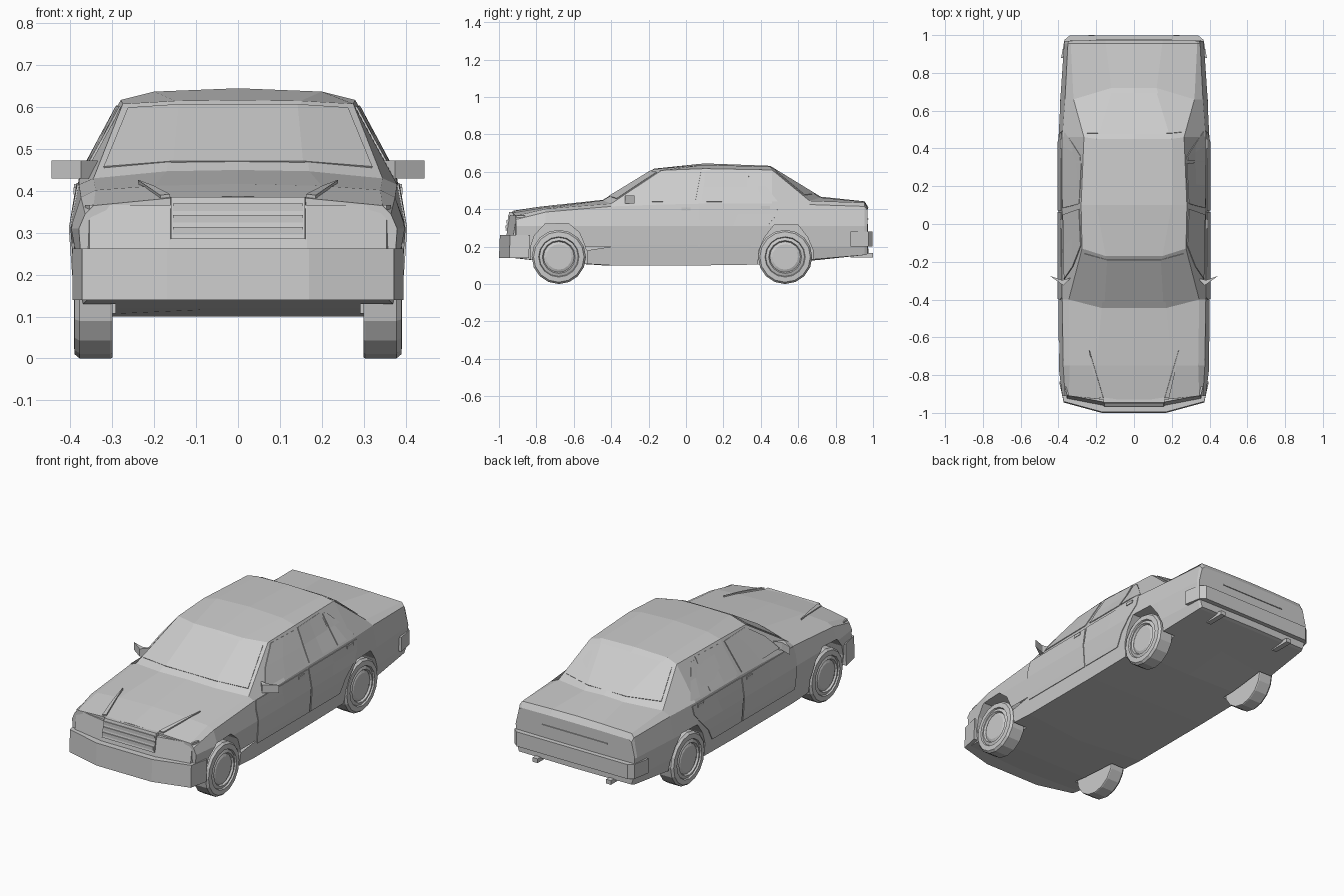
import bpy, bmesh, math
from mathutils import Vector
from mathutils.bvhtree import BVHTree

if "Cube" in bpy.data.objects:
    bpy.data.objects.remove(bpy.data.objects["Cube"])


def finish(bm, name, mirror=False):
    bmesh.ops.recalc_face_normals(bm, faces=bm.faces)
    me = bpy.data.meshes.new(name)
    bm.to_mesh(me)
    bm.free()
    ob = bpy.data.objects.new(name, me)
    bpy.context.collection.objects.link(ob)
    if mirror:
        ob.modifiers.new("Mirror", 'MIRROR').use_mirror_merge = False
    return ob


def loft(bm, rings, closed=True, caps=True):
    vs = [[bm.verts.new(p) for p in r] for r in rings]
    n = len(vs[0])
    for a, b in zip(vs, vs[1:]):
        for i in range(n if closed else n - 1):
            j = (i + 1) % n
            bm.faces.new((a[i], a[j], b[j], b[i]))
    if caps:
        bm.faces.new(vs[0])
        bm.faces.new(vs[-1])


def plan_prism(name, plan, z0, z1, lean=0.0, whole=False):
    # plan outline in (x, y); whole joins it with its own mirror image
    if whole:
        plan = plan + [(-x, y) for x, y in reversed(plan)]
    bm = bmesh.new()
    loft(bm, [[(x, y, z0) for x, y in plan], [(x, y + lean, z1) for x, y in plan]])
    return finish(bm, name, not whole)


def box(name, lo, hi, mirror=True):
    bm = bmesh.new()
    loft(bm, [[(lo[0], lo[1], z), (hi[0], lo[1], z), (hi[0], hi[1], z), (lo[0], hi[1], z)]
              for z in (lo[2], hi[2])])
    return finish(bm, name, mirror)


# Body shell: y, bottom z, half width, belt x z, roof edge x dy z, mid x z, centre z
stations = [
    (-.93, .14, .38, .365, .345, .345, .02, .365, .16, .383, .387),
    (-.75, .12, .40, .375, .385, .34, 0, .402, .20, .412, .417),
    (-.445, .10, .40, .38, .415, .345, .045, .43, .17, .447, .45),
    (-.17, .10, .40, .38, .425, .275, .04, .608, .15, .615, .617),
    (.10, .10, .40, .38, .43, .28, 0, .617, .20, .637, .645),
    (.45, .105, .40, .38, .43, .265, .01, .61, .20, .627, .632),
    (.72, .13, .39, .365, .425, .32, -.06, .445, .12, .462, .467),
    (.955, .155, .37, .35, .415, .335, 0, .435, .15, .44, .442),
    (.975, .16, .365, .345, .395, .33, -.005, .405, .15, .41, .41),
]
rings = []
for y, b, w, bx, bz, ax, dy, az, mx, mz, cz in stations:
    half = [(w - .02, y + dy, b), (w - .008, y + dy, .20), (w, y + dy, .31),
            (bx, y + dy, bz), (ax, y + dy, az), (mx, y, mz)]
    rings.append([(0, y, b)] + half + [(0, y, cz)]
                 + [(-p[0], p[1], p[2]) for p in reversed(half)])
bm = bmesh.new()
loft(bm, rings)
bm.normal_update()
tree = BVHTree.FromBMesh(bm)
body = finish(bm, "body_shell")


def hit(axis, a, b, sign=1):
    # point on the body seen along an axis
    o = {'x': (2 * sign, a, b), 'y': (a, 2 * sign, b), 'z': (a, b, 2)}[axis]
    d = {'x': (-sign, 0, 0), 'y': (0, -sign, 0), 'z': (0, 0, -1)}[axis]
    p = tree.ray_cast(Vector(o), Vector(d))
    return p[0] + p[1] * .001 * (-1 if p[1].dot(Vector(d)) > 0 else 1)


def drape(name, rows, axis, sign=1, mirror=False, thick=.006):
    bm = bmesh.new()
    loft(bm, [[hit(axis, a, b, sign) for a, b in r] for r in rows], False, False)
    ob = finish(bm, name, mirror)
    m = ob.modifiers.new("Thickness", 'SOLIDIFY')
    m.thickness, m.offset = thick, 0
    return ob


def side_panel(name, rows, mirror=True):
    drape(name, [[(y0, z), ((y0 + y1) / 2, z), (y1, z)] for z, y0, y1 in rows], 'x', 1, mirror)


# Wheel arches
arches = {
    "front": [(-.83, .05), (-.83, .2), (-.81, .26), (-.755, .32), (-.63, .325),
              (-.57, .275), (-.53, .18), (-.53, .05)],
    "rear": [(.38, .05), (.39, .18), (.42, .25), (.47, .315), (.60, .315),
             (.65, .25), (.68, .18), (.68, .05)],
}
for end, pts in arches.items():
    for s, side in ((1, "right"), (-1, "left")):
        bm = bmesh.new()
        loft(bm, [[(s * x, y, z) for y, z in pts] for x in (.292, .5)])
        cut = finish(bm, f"{end}_{side}_arch_cutter")
        cut.hide_render = True
        cut.display_type = 'WIRE'
        m = body.modifiers.new("Arch", 'BOOLEAN')
        m.object, m.operation, m.solver = cut, 'DIFFERENCE', 'EXACT'

# Wheels turned from one profile (radius, x)
wheel_profile = [(0, .30), (.143, .30), (.145, .305), (.145, .378), (.135, .39), (.108, .392),
                 (.104, .384), (.088, .39), (.082, .38), (.068, .386), (0, .386)]
for end, yc in (("front", -.68), ("rear", .53)):
    bm = bmesh.new()
    loft(bm, [[(x, yc + r * math.sin(k * math.tau / 16), .145 - r * math.cos(k * math.tau / 16))
               for k in range(16)] for r, x in wheel_profile], True, False)
    bmesh.ops.remove_doubles(bm, verts=bm.verts, dist=.0005)
    finish(bm, end + "_wheels", True)

# Bumpers, nose and grille
plan_prism("front_bumper", [(.17, -1.0), (.372, -.945), (.395, -.84), (.33, -.84)],
           .14, .262, .005, True)
plan_prism("nose_panel", [(.165, -.962), (.355, -.925), (.365, -.88), (.165, -.88)],
           .25, .366, .02, True)
plan_prism("grille", [(.16, -.965), (.165, -.90)], .285, .385, .02, True)
for i, z in enumerate((.305, .333, .361)):
    y = -.968 + (z - .285) * .2
    box(f"grille_slat_{i + 1}", (-.155, y, z - .009), (.155, y + .02, z + .009), False)
plan_prism("rear_bumper", [(.34, .998), (.368, .975), (.386, .88), (.33, .88)],
           .20, .28, 0, True)
box("exhaust_pipe", (.21, .88, .142), (.24, 1.0, .165))
drape("boot_seam", [[(-.2, .345), (.2, .345)], [(-.2, .35), (.2, .35)]], 'y')

# Hood creases
drape("hood_crease", [[(.162, -.92), (.185, -.92)], [(.20, -.79), (.215, -.79)],
                      [(.235, -.67), (.238, -.67)]], 'z', 1, True, .014)

# Windscreens
for name, sign, low, high in (
        ("windscreen", -1, [(.32, .455), (.155, .468)], [(.262, .596), (.142, .604)]),
        ("rear_window", 1, [(.29, .475), (.12, .48)], [(.25, .596), (.185, .61)])):
    drape(name, [r + [(-x, z) for x, z in reversed(r)] for r in (low, high)], 'y', sign)

# Doors and side windows, rows of (z, front y, rear y)
side_panel("front_doors", [(.18, -.39, .064), (.21, -.395, .064), (.31, -.397, .064),
                           (.37, -.40, .062), (.415, -.39, .06)])
side_panel("rear_doors", [(.18, .074, .33), (.21, .074, .35), (.25, .074, .372),
                          (.31, .072, .435), (.37, .07, .485), (.418, .07, .49)])
side_panel("front_side_windows", [(.44, -.29, .05), (.52, -.225, .065), (.60, -.115, .08)])
side_panel("rear_side_windows", [(.44, .085, .325), (.52, .095, .325), (.602, .108, .32)])
side_panel("quarter_windows", [(.44, .337, .49), (.52, .337, .425), (.59, .335, .36)])

# Door handles
for name, y, z in (("front", 0, .40), ("rear", .425, .408)):
    x = hit('x', y, z).x
    box(name + "_door_handles", (x - .01, y - .025, z - .008), (x + .007, y + .025, z + .008))

# Wing mirrors
plan_prism("wing_mirrors", [(.335, -.285), (.375, -.325), (.445, -.275), (.38, -.297)], .43, .473)
